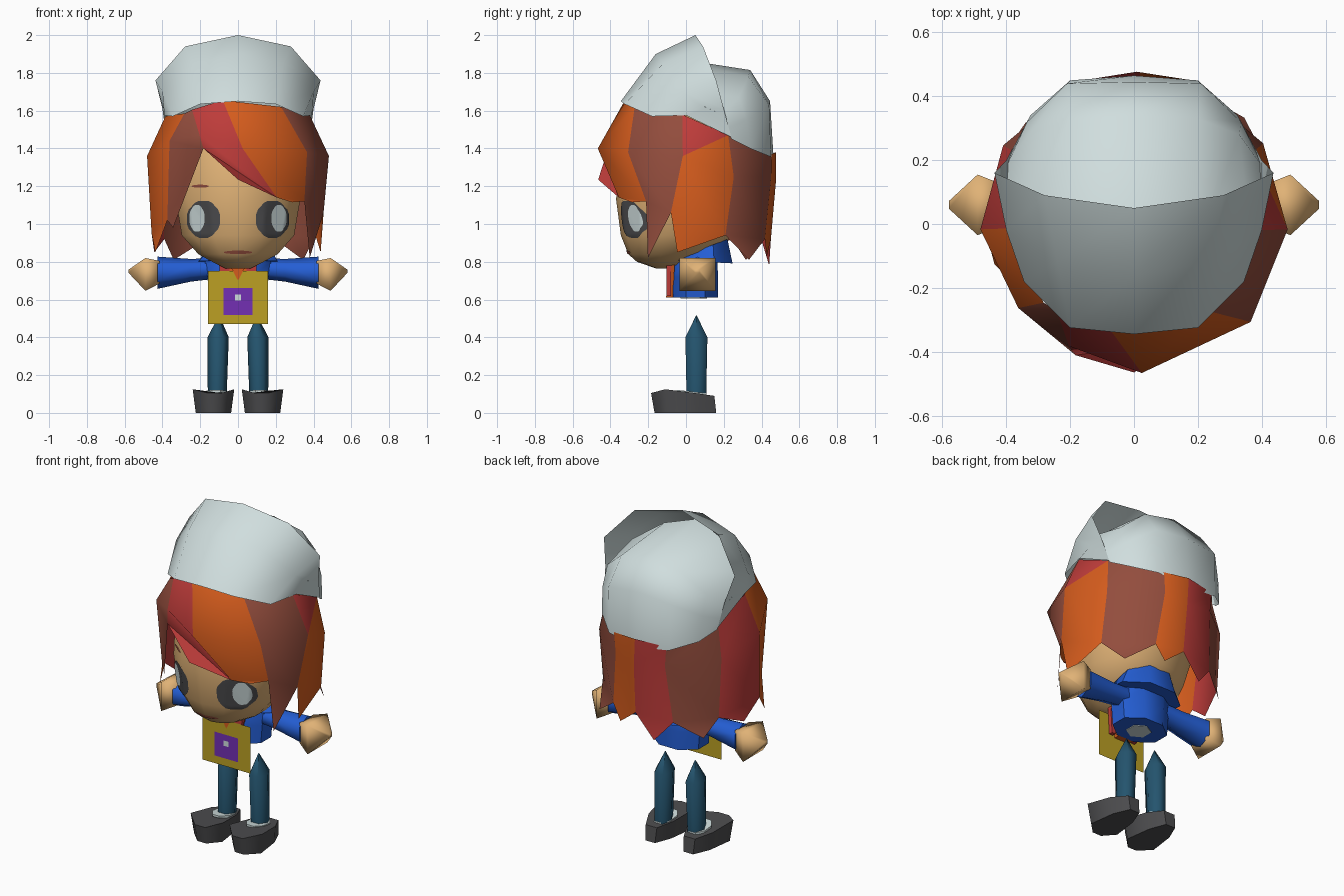
import bpy, bmesh, math
from mathutils import Vector
from mathutils.bvhtree import BVHTree

if "Cube" in bpy.data.objects:
    bpy.data.objects.remove(bpy.data.objects["Cube"])


def material(name, rgb):
    m = bpy.data.materials.new(name)
    m.diffuse_color = [((c / 255 + 0.055) / 1.055) ** 2.4 for c in rgb] + [1]
    m.use_nodes = True
    m.node_tree.nodes["Principled BSDF"].inputs["Base Color"].default_value = m.diffuse_color
    return m


PALE = material("pale_grey", (208, 222, 222))
ORANGE = material("orange", (213, 92, 29))
RED = material("red", (190, 60, 58))
BROWN = material("brown", (147, 77, 61))
SKIN = material("skin", (224, 178, 118))
BLUE = material("blue", (36, 94, 212))
GOLD = material("gold", (188, 160, 36))
PURPLE = material("purple", (115, 48, 180))
TEAL = material("teal", (36, 84, 110))
DARK = material("dark_grey", (77, 77, 79))


def build(name, verts, faces, mats, idx=None, angle=None):
    bm = bmesh.new()
    vs = [bm.verts.new(v) for v in verts]
    for i, f in enumerate(faces):
        bm.faces.new([vs[k] for k in f]).material_index = idx[i] if idx else 0
    bmesh.ops.remove_doubles(bm, verts=bm.verts, dist=0.0005)
    bmesh.ops.recalc_face_normals(bm, faces=bm.faces)
    me = bpy.data.meshes.new(name)
    bm.to_mesh(me)
    bm.free()
    for m in mats:
        me.materials.append(m)
    ob = bpy.data.objects.new(name, me)
    bpy.context.collection.objects.link(ob)
    if angle:
        bpy.context.view_layer.objects.active = ob
        ob.select_set(True)
        bpy.ops.object.shade_smooth_by_angle(angle=math.radians(angle))
        ob.select_set(False)
    return ob


def loft(name, rows, mat, closed=True, caps=True, angle=None):
    """Skin rows of points that all have the same length."""
    n = len(rows[0])
    verts = [p for r in rows for p in r]
    faces = [(j * n + i, j * n + (i + 1) % n, (j + 1) * n + (i + 1) % n, (j + 1) * n + i)
             for j in range(len(rows) - 1) for i in range(n if closed else n - 1)]
    if closed and caps:
        faces += [tuple(range(n)), tuple(range(len(verts) - n, len(verts)))]
    return build(name, verts, faces, [mat], angle=angle)


def ring(n, cx, cy, z, rx, ry, tilt=0, turn=0.5):
    pts = []
    for i in range(n):
        a = math.tau * (i + turn) / n
        y = ry * math.sin(a)
        pts.append((cx + rx * math.cos(a), cy + y, z + tilt * y))
    return pts


def mirrored(row):
    return [(-x, y, z) for x, y, z in row[:0:-1]] + list(row)


def sheet(name, outline, y, mat):
    """Flat front-facing panel from an x, z outline."""
    return build(name, [(x, y, z) for x, z in outline], [tuple(range(len(outline)))], [mat])


def square(x, z, cz):
    return [(-x, cz - z), (x, cz - z), (x, cz + z), (-x, cz + z)]


# Head: z, front y, back y, half width
head_rows = []
for z, f, b, w in [(.765, -.16, -.04, .07), (.80, -.26, .05, .14), (.84, -.305, .14, .215),
                   (.94, -.345, .25, .305), (1.13, -.37, .33, .338), (1.38, -.35, .35, .34),
                   (1.55, -.25, .27, .26), (1.62, -.1, .12, .1)]:
    head_rows.append(ring(14, 0, (f + b) / 2, z, w, (b - f) / 2))
head = loft("head", head_rows, SKIN, angle=60)
bvh = BVHTree.FromPolygons([v.co for v in head.data.vertices],
                           [p.vertices for p in head.data.polygons])


def on_face(name, cx, cz, rx, rz, mat, lift, n=24, steps=8):
    """Thin octagonal plate laid onto the face."""
    rows = []
    for k in range(steps + 1):
        row = []
        for i in range(n):
            a = math.tau * i / n
            t = (a + math.pi / 8) % (math.pi / 4) - math.pi / 8
            r = k / steps / math.cos(t)
            x, z = cx + rx * math.cos(a) * r, cz + rz * math.sin(a) * r
            hit = bvh.ray_cast(Vector((x, -2, z)), Vector((0, 1, 0)))[0]
            row.append((x, (hit.y if hit else -.25) - lift, z))
        rows.append(row)
    loft(name, rows, mat, caps=False, angle=60)


for s, side in ((-1, "left"), (1, "right")):
    on_face(side + "_eye", s * .183, 1.025, .087, .098, DARK, .006)
    on_face(side + "_eye_shine", s * .217, 1.03, .04, .07, PALE, .0095)
    on_face(side + "_brow", s * .2, 1.2, .045, .008, BROWN, .004)
on_face("mouth", 0, .85, .075, .009, BROWN, .004)

# Hair: column = top angle, z | middle angle, z | low angle, z, radius (angle from front)
columns = [(-42, 1.605, -28, 1.47, -24, 1.40, .45), (-14, 1.655, 3, 1.40, 30, 1.14, .41),
           (40, 1.62, 50, 1.38, 59, 1.12, .41), (87, 1.58, 88, 1.36, 80, 1.06, .46),
           (121, 1.47, 122, 1.25, 117, .94, .46), (160, 1.37, 161, 1.25, 155, .92, .46),
           (179, 1.38, 178, 1.22, 177, .92, .45), (202, 1.37, 201, 1.25, 206, .90, .45),
           (239, 1.47, 239, 1.28, 238, .92, .46), (272, 1.57, 272, 1.36, 276, .95, .46),
           (311, 1.585, 306, 1.44, 297, 1.02, .42)]
# Lock = tip angle, z, radius, upper colour, lower colour
locks = [(0, 1.235, .465, 1, 1), (45, 1.115, .405, 0, 0), (62, .82, .43, 2, 2),
         (84, .85, .44, 1, 0), (134, .81, .48, 2, 2), (162, .83, .45, 0, 0),
         (192, .78, .45, 1, 1), (227, .81, .465, 2, 2), (260, .85, .45, 1, 1),
         (286, .85, .455, 0, 0), (302, .98, .405, 2, 2)]


def hair_radius(z):
    prof = [(.78, .43), (1.2, .475), (1.37, .482), (1.57, .385), (1.66, .33)]
    for (z0, r0), (z1, r1) in zip(prof, prof[1:]):
        if z <= z1:
            return r0 + (r1 - r0) * (z - z0) / (z1 - z0)
    return .33


def polar(a, z, r=None):
    r = r or hair_radius(z)
    return (r * math.sin(math.radians(a)), -r * math.cos(math.radians(a)), z)


verts, faces, idx = [], [], []
for c in columns:
    verts += [polar(c[0], c[1]), polar(c[2], c[3]), polar(*c[4:])]
for i, (a, z, r, up, low) in enumerate(locks):
    p, q = 3 * i, 3 * ((i + 1) % len(columns))
    verts.append(polar(a, z, r))
    faces += [(p, q, p + 1), (q, q + 1, p + 1), (p + 1, q + 1, q + 2, p + 2),
              (p + 2, q + 2, len(verts) - 1)]
    idx += [up, low, low, low]
build("hair", verts, faces, [ORANGE, RED, BROWN], idx, angle=60)

# Hat: raised front with a flared rim, and a lower dome behind it
brim = [[(0, -.345, 1.65), (.2, -.325, 1.635), (.345, -.18, 1.57), (.39, 0, 1.575), (.38, .24, 1.46)],
        [(0, -.16, 1.9), (.24, -.12, 1.85), (.40, -.02, 1.7), (.395, .1, 1.61), (.38, .24, 1.46)],
        [(0, .05, 2), (.28, .09, 1.94), (.437, .16, 1.76), (.40, .2, 1.61), (.38, .24, 1.46)]]
loft("hat_front", [mirrored(r) for r in brim], PALE, closed=False, angle=60)
dome = [[(0, -.11, 1.885), (.2, -.08, 1.82), (.36, 0, 1.71), (.397, .1, 1.62)],
        [(0, .34, 1.815), (.2, .33, 1.78), (.33, .28, 1.67), (.395, .19, 1.58)],
        [(0, .445, 1.65), (.21, .44, 1.63), (.335, .32, 1.55), (.385, .22, 1.51)],
        [(0, .465, 1.33), (.2, .45, 1.355), (.325, .34, 1.40), (.378, .24, 1.45)]]
loft("hat_back", [mirrored(r) for r in dome], PALE, closed=False, angle=60)

# Torso, collar and shirt front
loft("torso", [ring(8, 0, .05, z, rx, ry) for z, rx, ry in
               [(.61, .165, .13), (.72, .175, .13), (.80, .19, .125), (.88, .12, .1)]], BLUE, angle=50)
loft("collar", [ring(8, 0, .08, .80, .225, .18, -.05), ring(8, 0, .09, .87, .18, .14, .38)],
     BLUE, angle=50)
loft("shirt_front", [[(-.1, y, .785), (.1, y, .785), (.05, y - .01, .61), (-.05, y - .01, .61)]
                     for y in (-.095, -.06)], ORANGE)
for s, side in ((-1, "left"), (1, "right")):
    loft(side + "_lapel", [[(s * .1, y, .79), (s * .04, y, .79), (s * .065, y, .62), (s * .09, y, .62)]
                           for y in (-.104, -.08)], RED)
loft("shirt_hem", [ring(6, 0, .04, z, .07, .07) for z in (.606, .612)], PALE)

# Chest plate with a coloured inset, a small stud and a neck flap
sheet("chest_plate", square(.16, .14, .61), -.110, GOLD)
sheet("plate_inset", square(.078, .072, .59), -.113, PURPLE)
sheet("plate_stud", square(.016, .016, .61), -.116, PALE)
sheet("neck_flap", [(-.045, .785), (0, .70), (.045, .785)], -.113, ORANGE)

for s, side in ((-1, "left"), (1, "right")):
    # Sleeve: x, centre z, half height, half depth
    loft(side + "_sleeve", [[(s * x, .06 + hy * math.cos(a), cz + hz * math.sin(a))
                             for a in [math.tau * (i + .5) / 6 for i in range(6)]]
                            for x, cz, hz, hy in [(.12, .765, .055, .07), (.25, .755, .06, .075),
                                                  (.425, .742, .085, .092)]], BLUE, angle=70)
    # Hand
    loft(side + "_hand", [[(s * (x + dx * sz), .06 + hy * sy, cz + hz * sz)
                           for sy, sz in ((-1, -1), (1, -1), (1, 1), (-1, 1))]
                          for x, cz, hz, hy, dx in [(.415, .745, .06, .065, 0),
                                                    (.49, .733, .087, .095, 0),
                                                    (.58, .75, .008, .012, 0)]], SKIN, angle=95)
    # Leg with a pointed top
    loft(side + "_leg", [ring(6, s * x, .055, z, r, r * 1.2, turn=0) for x, z, r in
                         [(.11, .09, .05), (.105, .40, .056), (.10, .515, .002)]], TEAL, angle=65)
    # Shoe and sock
    top = [(-.11, -.11, .125), (-.04, -.185, .105), (.03, -.185, .105), (.11, -.11, .125),
           (.085, .05, .105), (.035, .15, .09), (-.04, .15, .09), (-.085, .05, .105)]
    sole = [(x * .85, y * .9 if y < 0 else y + .01, 0) for x, y, z in top]
    loft(side + "_shoe", [[(s * (x + .13), y, z) for x, y, z in r] for r in (sole, top)],
         DARK, angle=60)
    loft(side + "_sock", [ring(8, s * .115, .03, z, .06, .085, -.11) for z in (.1, .113)], PALE)
